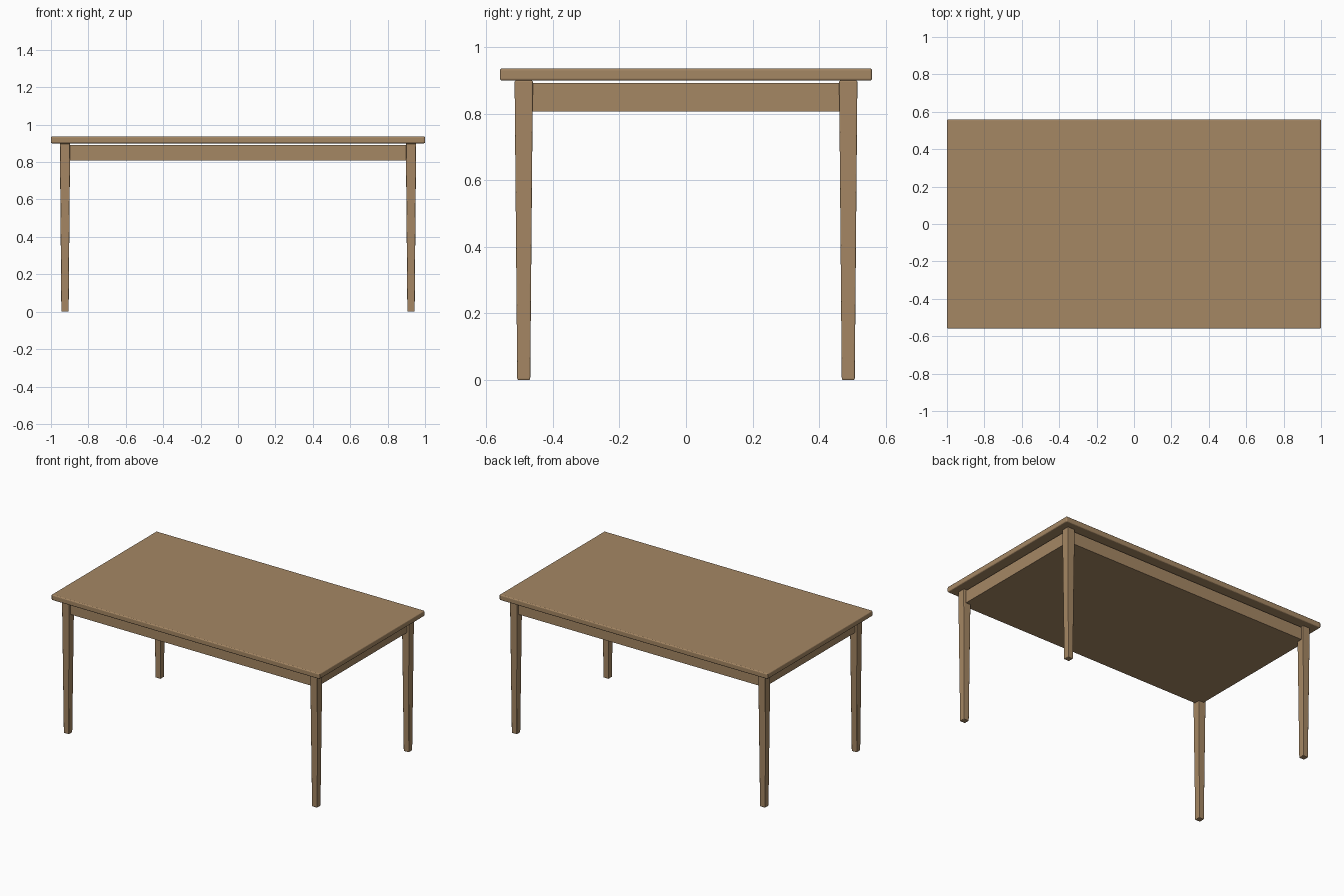
import bpy, bmesh

if "Cube" in bpy.data.objects:
    bpy.data.objects.remove(bpy.data.objects["Cube"])

wood = bpy.data.materials.new("wood")
wood.diffuse_color = (0.376, 0.242, 0.127, 1)
wood.use_nodes = True
wood.node_tree.nodes["Principled BSDF"].inputs["Base Color"].default_value = wood.diffuse_color


def box(name, center, size, bevel=0.0, foot=1.0):
    """Box with optional rounded edges; foot scales the bottom face for a taper."""
    bm = bmesh.new()
    bmesh.ops.create_cube(bm, size=1)
    for v in bm.verts:
        k = foot if v.co.z < 0 else 1
        v.co.x *= size[0] * k
        v.co.y *= size[1] * k
        v.co.z *= size[2]
    mesh = bpy.data.meshes.new(name)
    bm.to_mesh(mesh)
    bm.free()
    ob = bpy.data.objects.new(name, mesh)
    bpy.context.collection.objects.link(ob)
    ob.location = center
    mesh.materials.append(wood)
    if bevel:
        mod = ob.modifiers.new("rounded_edges", "BEVEL")
        mod.width = bevel
        mod.segments = 3
    return ob


# Table top
box("table_top", (0, 0, 0.9185), (2, 1.12, 0.037), bevel=0.007)

# Closed apron frame just below the top
box("apron", (0, 0, 0.85), (1.87, 1.0, 0.085))

# Four tapered legs
for sy, depth in ((-1, "front"), (1, "back")):
    for sx, side in ((-1, "left"), (1, "right")):
        box(f"{depth}_{side}_leg", (sx * 0.925, sy * 0.488, 0.45),
            (0.055, 0.055, 0.9), bevel=0.004, foot=0.71)
